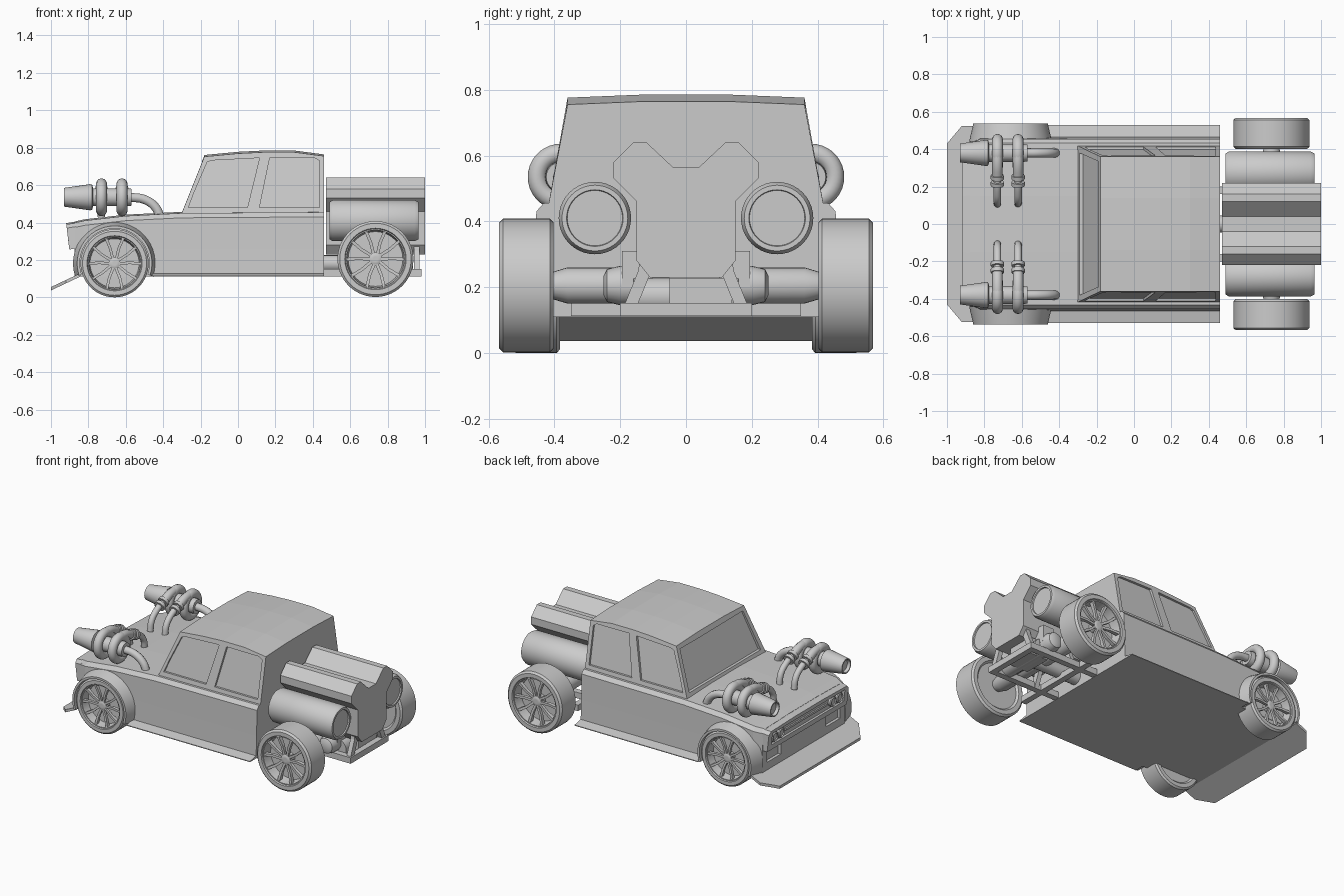
import bpy, bmesh
from math import sin, cos, pi, radians
from mathutils import Vector

if "Cube" in bpy.data.objects:
    bpy.data.objects.remove(bpy.data.objects["Cube"])


def loft(name, rings, smooth=False, closed=False):
    """Skin matching point rings; ends are capped unless closed."""
    bm = bmesh.new()
    vs = [[bm.verts.new(p) for p in r] for r in rings]
    n, m = len(rings[0]), len(rings)
    for i in range(m if closed else m - 1):
        a, b = vs[i], vs[(i + 1) % m]
        for j in range(n):
            bm.faces.new((a[j], a[(j + 1) % n], b[(j + 1) % n], b[j]))
    if not closed:
        bm.faces.new(vs[0])
        bm.faces.new(vs[-1])
    bmesh.ops.recalc_face_normals(bm, faces=bm.faces)
    me = bpy.data.meshes.new(name)
    bm.to_mesh(me)
    bm.free()
    ob = bpy.data.objects.new(name, me)
    bpy.context.collection.objects.link(ob)
    if smooth:
        activate(ob)
        bpy.ops.object.shade_smooth_by_angle(angle=radians(35))
    return ob


def activate(ob):
    bpy.ops.object.select_all(action='DESELECT')
    ob.select_set(True)
    bpy.context.view_layer.objects.active = ob


def box(name, x, y, z):
    return loft(name, [[(a, y[0], z[0]), (a, y[1], z[0]), (a, y[1], z[1]), (a, y[0], z[1])] for a in x])


def lathe(name, prof, centre, axis='X', steps=32):
    """Spin (radius, offset) pairs round an axis through centre."""
    c = Vector(centre)

    def pt(r, o, t):
        u, v = r * cos(t), r * sin(t)
        return c + Vector((o, u, v) if axis == 'X' else (u, o, v))
    return loft(name, [[pt(max(r, .0005), o, 2 * pi * k / steps) for k in range(steps)] for r, o in prof], True)


def tube(name, pts, r):
    cu = bpy.data.curves.new(name, 'CURVE')
    cu.dimensions = '3D'
    cu.bevel_depth, cu.bevel_resolution, cu.use_fill_caps = r, 3, True
    sp = cu.splines.new('BEZIER')
    sp.bezier_points.add(len(pts) - 1)
    for b, p in zip(sp.bezier_points, pts):
        b.co = p
        b.handle_left_type = b.handle_right_type = 'AUTO'
    sp.resolution_u = 6
    ob = bpy.data.objects.new(name, cu)
    bpy.context.collection.objects.link(ob)
    activate(ob)
    bpy.ops.object.convert(target='MESH')
    bpy.ops.object.shade_smooth_by_angle(angle=radians(40))


def cut(ob, cutter):
    m = ob.modifiers.new('cut', 'BOOLEAN')
    m.operation, m.object, m.solver = 'DIFFERENCE', cutter, 'EXACT'
    activate(ob)
    bpy.ops.object.modifier_apply(modifier='cut')
    bpy.data.objects.remove(cutter)


# Lower body, lofted from nose to tail
def section(x, zt, w):
    half = [(w + .01, .11), (w + .004, .26), (w, zt - .025), (w - .022, zt), (.15, zt + .007)]
    return [(x, y, z) for y, z in half] + [(x, -y, z) for y, z in reversed(half)]


body = loft('body', [section(-.875, .398, .43), section(-.82, .41, .455), section(-.6, .435, .455),
                     section(-.3, .45, .455), section(.46, .455, .455)])
for s in (1, -1):
    cut(body, box('intake_cutter', (-.95, -.855), sorted((s * .24, s * .39)), (.165, .245)))

# Overhanging nose with grille recess
nh = [(.425, .255), (.425, .37), (.405, .39), (.15, .397)]
front = [(-.918 + (.39 - z) * .12, s, z) for s, z in nh + [(-y, z) for y, z in reversed(nh)]]
back = [(-.865, y * 1.02, z + .008) for _, y, z in front]
nose = loft('nose', [front, back])
cut(nose, box('grille_cutter', (-1, -.89), (-.385, .385), (.29, .37)))
box('grille_bar', (-.9, -.885), (-.22, .22), (.322, .336))
for s in (1, -1):
    for y in (.275, .345):
        lathe('headlamp', [(.033, .02), (.033, -.012), (.026, -.018), (.022, -.012)], (-.892, s * y, .33), 'X', 20)

# Front splitter
half = [(-1, .43), (-.92, .525), (-.84, .525)]
plan = half + [(x, -y) for x, y in reversed(half)]
loft('splitter', [[(x, y, .037 + (x + 1) * .47 + t) for x, y in plan] for t in (0, .018)])

# Side skirts
for s in (1, -1):
    loft('side_skirt', [[(x, s * .44, .11), (x, s * .53, .11), (x, s * .53, .115), (x, s * .44, .132)]
                        for x in (-.46, .46)])


# Cabin with curved roof
def cabin_ring(xb, xt, ze):
    h = [(xb, .42, .44), (xt, .36, ze), (xt, .14, ze + .009)]
    return h + [(x, -y, z) for x, y, z in reversed(h)]


cabin = loft('cabin', [cabin_ring(-.305, -.18, .752), cabin_ring(0, 0, .769), cabin_ring(.14, .14, .776),
                       cabin_ring(.3, .3, .776), cabin_ring(.46, .46, .755)])
windows = [[(-.265, .48), (-.235, .56), (-.165, .722), (-.14, .732), (.115, .745), (.05, .48)],
           [(.115, .48), (.17, .747), (.41, .745), (.435, .73), (.435, .48)]]
for s in (1, -1):
    for w in windows:
        cut(cabin, loft('window_cutter', [[(x, s * (.42 - .1875 * (z - .44) + d), z) for x, z in w]
                                          for d in (-.014, .1)]))
cut(cabin, loft('windscreen_cutter', [[(-.285 + d, -.38, .475), (-.285 + d, .38, .475),
                                       (-.19 + d, .335, .727), (-.19 + d, -.335, .727)] for d in (-.15, .013)]))


# Wheels with five split spokes
def wheel(name, x, z, R, y, w, s):
    prof = [(0, -.85), (.74, -.85), (.8, -1), (.94, -1), (1, -.86), (1, .86), (.94, 1),
            (.81, 1), (.79, .9), (.76, .9), (.72, .1), (0, .1)]
    lathe(name + '_tyre', [(r * R, s * o * w) for r, o in prof], (x, s * y, z), 'Y', 56)
    lathe(name + '_hub', [(.17 * R, s * .1 * w), (.17 * R, s * .68 * w), (.12 * R, s * .75 * w),
                          (.06 * R, s * .75 * w)], (x, s * y, z), 'Y', 20)
    for k in range(5):
        a = pi / 2 + k * 2 * pi / 5
        for b in (-1, 1):
            def P(r, t, side):
                p = Vector((cos(t), sin(t))) * r * R
                return p + Vector((-sin(t), cos(t))) * side * .04 * R
            q = [P(.12, a + b * .4, -1), P(.12, a + b * .4, 1)]
            mid = [P(.45, a + b * .28, -1), P(.45, a + b * .28, 1)]
            end = [P(.76, a + b * .33, -1), P(.76, a + b * .33, 1)]
            loft(name + '_spoke', [[(x + p.x, s * (y + o * w), z + p.y) for p, o in
                                    ((r[0], .5), (r[1], .5), (r[1], h), (r[0], h))]
                                   for r, h in ((q, .7), (mid, .76), (end, .84))])


for s in (1, -1):
    wheel('front_wheel', -.66, .182, .182, .455, .072, s)
    wheel('rear_wheel', .735, .205, .203, .485, .083, s)
    # Flared arch over front wheel
    rings = []
    for k in range(29):
        t = radians(-19 + 218 * k / 28)
        rings.append([(-.66 + r * cos(t), s * y, .182 + r * sin(t))
                      for r, y in ((.222, .44), (.2, .536), (.186, .536), (.186, .44))])
    loft('wheel_arch', rings, True)
    # Side tanks
    lathe('tank', [(.082, -.235), (.1, -.235), (.11, -.22), (.11, .22), (.1, .24), (.086, .24), (.084, .232)],
          (.725, s * .277, .41), 'X', 40)

# Rear engine block
hp = [(.04, .565), (.12, .64), (.16, .64), (.22, .58), (.22, .53), (.15, .46), (.15, .28), (.11, .23)]
loft('engine_block', [[(x, y, z) for y, z in hp + [(-y, z) for y, z in reversed(hp)]] for x in (.47, 1)])

# Rear axle and drive
lathe('axle', [(.04, -.41), (.055, -.36), (.055, .36), (.04, .41)], (.735, 0, .205), 'Y', 24)
lathe('axle_housing', [(.03, -.25), (.05, -.24), (.06, -.2), (.06, .2), (.05, .24), (.03, .25)],
      (.82, 0, .205), 'Y', 24)
lathe('drive_motor', [(.058, -.16), (.058, .16)], (.86, 0, .172), 'Y', 24)
box('gearbox', (.8, .935), (-.05, .14), (.117, .228))
lathe('drive_shaft', [(.045, -.17), (.045, .17)], (.63, 0, .18), 'X', 20)

# Rear frame
box('frame_crossbar', (.94, .98), (-.2, .2), (.112, .152))
box('frame_crossbar', (.56, .6), (-.35, .35), (.112, .152))
for s in (1, -1):
    box('frame_rail', (.44, .95), sorted((s * .16, s * .2)), (.112, .152))
    box('engine_mount', (.8, .88), sorted((s * .1, s * .195)), (.2, .31))
    for x in (.62, .94):
        loft('frame_strut', [[(x + dx, s * (y + dy), z) for dx, dy in ((0, 0), (.03, 0), (.03, .04), (0, .04))]
                             for y, z in ((.16, .115), (.105, .25), (.1, .29))])

# Turbo stacks on the hood
for s in (1, -1):
    c = (0, s * .38, .535)
    lathe('intake_horn', [(.038, -.91), (.042, -.93), (.05, -.93), (.07, -.79), (.068, -.78), (.05, -.775)], c, 'X', 28)
    lathe('turbo_core', [(.048, -.785), (.048, -.59), (.045, -.57), (.03, -.57)], c, 'X', 28)
    tube('outlet_pipe', [(-.58, s * .38, .535), (-.5, s * .38, .523), (-.44, s * .38, .48), (-.415, s * .38, .425)], .025)
    for x in (-.73, -.62):
        loft('turbo_scroll', [[(x + .029 * sin(v), s * (.38 + (.072 + .029 * cos(v)) * cos(u)),
                                .535 + (.072 + .029 * cos(v)) * sin(u))
                               for v in [2 * pi * j / 14 for j in range(14)]]
                              for u in [2 * pi * i / 36 for i in range(36)]], True, True)
        tube('scroll_outlet', [(x, s * .39, .606), (x, s * .32, .602), (x, s * .25, .575)], .028)
        tube('feed_pipe', [(x, s * .26, .58), (x, s * .18, .548), (x, s * .125, .5), (x, s * .108, .43)], .02)
        for y, z in ((.25, .575), (.215, .562)):
            tube('pipe_clamp', [(x, s * (y + .01), z + .004), (x, s * (y - .01), z - .004)], .036)
